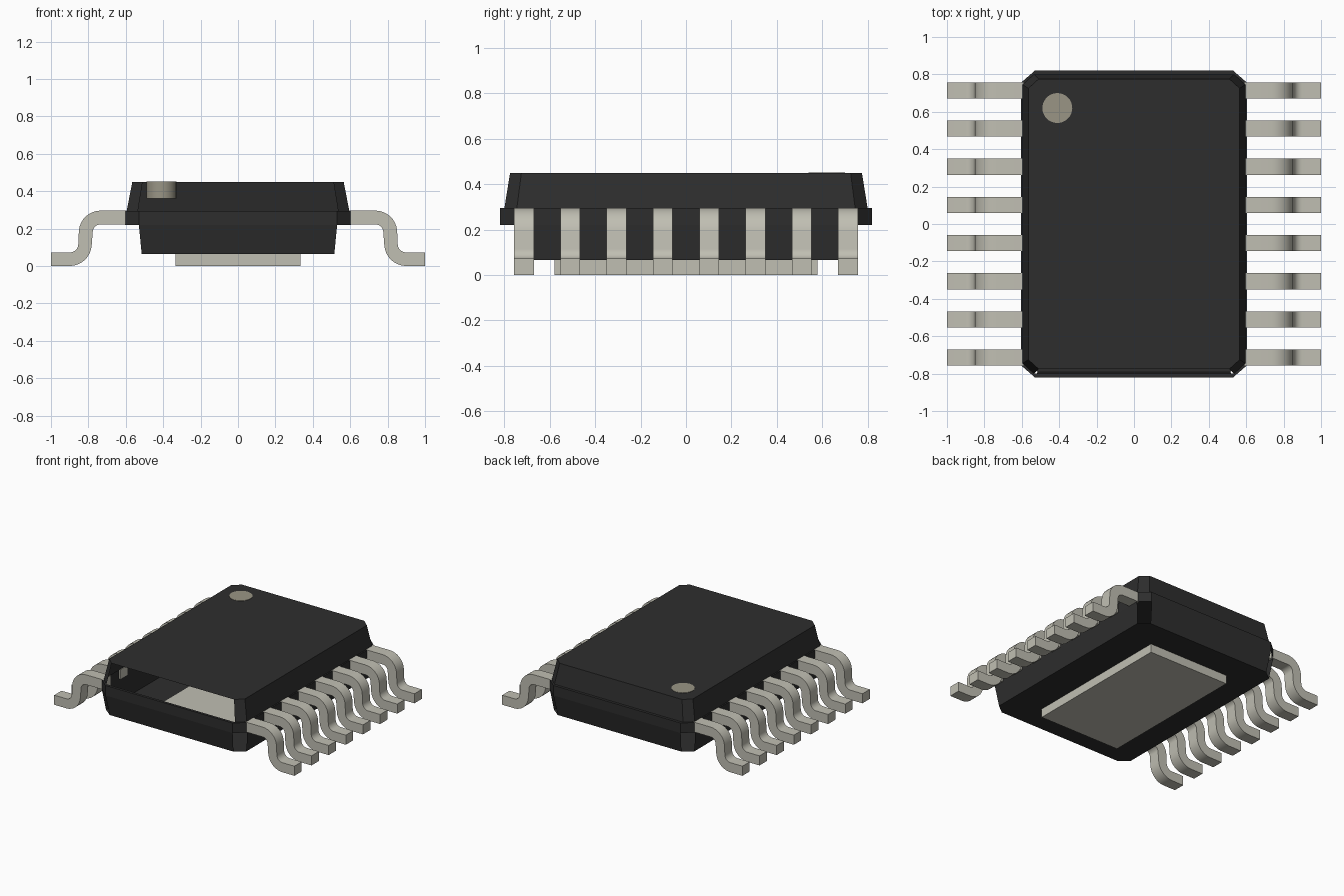
import bpy, bmesh
from math import radians, sin, cos

cube = bpy.data.objects.get("Cube")
if cube:
    bpy.data.objects.remove(cube, do_unlink=True)


def material(name, rgb, rough):
    m = bpy.data.materials.new(name)
    m.use_nodes = True
    m.diffuse_color = (*rgb, 1)
    bsdf = m.node_tree.nodes["Principled BSDF"]
    bsdf.inputs["Base Color"].default_value = (*rgb, 1)
    bsdf.inputs["Roughness"].default_value = rough
    return m


BLACK = material("black plastic", (0.027, 0.027, 0.027), 0.6)
TIN = material("tin metal", (0.53, 0.52, 0.45), 0.5)
MARK = material("marker beige", (0.32, 0.30, 0.235), 0.6)


def finish(bm, name, mat, smooth=False):
    mesh = bpy.data.meshes.new(name)
    bm.to_mesh(mesh)
    bm.free()
    mesh.materials.append(mat)
    ob = bpy.data.objects.new(name, mesh)
    bpy.context.collection.objects.link(ob)
    if smooth:
        bpy.ops.object.select_all(action='DESELECT')
        ob.select_set(True)
        bpy.context.view_layer.objects.active = ob
        bpy.ops.object.shade_smooth_by_angle(angle=radians(30))
    return ob


# Package body: hollow shell lofted through chamfered rectangles
# (z, half width, half depth, flat half width, flat half depth)
SECTIONS = [
    (0.065, 0.585, 0.79, 0.515, 0.735),
    (0.22, 0.605, 0.82, 0.53, 0.755),
    (0.295, 0.605, 0.82, 0.53, 0.755),
    (0.295, 0.595, 0.80, 0.535, 0.745),
    (0.45, 0.565, 0.775, 0.51, 0.725),
]
bm = bmesh.new()
rings = []
for z, X, Y, fx, fy in SECTIONS:
    outline = [(X, -fy), (X, fy), (fx, Y), (-fx, Y),
               (-X, fy), (-X, -fy), (-fx, -Y), (fx, -Y)]
    rings.append([bm.verts.new((x, y, z)) for x, y in outline])
for level, (lo, hi) in enumerate(zip(rings, rings[1:])):
    for i in range(8):
        open_corner = level == 0 and i % 2 == 1    # open lower corners
        open_front = level == 3 and i == 6         # open upper front
        if not (open_corner or open_front):
            j = (i + 1) % 8
            bm.faces.new((lo[i], lo[j], hi[j], hi[i]))
bm.faces.new(rings[0][::-1])
bm.faces.new(rings[-1])
finish(bm, "package_body", BLACK)

# Pin one marker, a short peg set into the roof
bm = bmesh.new()
bmesh.ops.create_cone(bm, cap_ends=True, segments=32, radius1=0.08,
                      radius2=0.08, depth=0.092)
bmesh.ops.translate(bm, verts=bm.verts, vec=(-0.41, 0.62, 0.406))
finish(bm, "pin_one_marker", MARK, True)

# Thermal pad under the body
bm = bmesh.new()
bmesh.ops.create_cube(bm, size=1)
for v in bm.verts:
    v.co = (v.co.x * 0.67, v.co.y * 1.16, (v.co.z + 0.5) * 0.065)
finish(bm, "thermal_pad", TIN)


def arc(cx, cz, r, start, end, steps=8):
    angles = [radians(start + (end - start) * k / steps) for k in range(steps + 1)]
    return [(cx + r * cos(a), cz + r * sin(a)) for a in angles]


# Gull-wing lead profile: upper skin outwards, then lower skin back
PROFILE = ([(0.59, 0.296)]
           + arc(0.735, 0.18, 0.116, 90, 4)
           + arc(0.90, 0.118, 0.046, 184, 270)
           + [(1.0, 0.072), (1.0, 0.0)]
           + arc(0.90, 0.118, 0.118, 270, 184)
           + arc(0.735, 0.18, 0.042, 4, 90)
           + [(0.59, 0.222)])


def lead(name, side, y, width=0.087):
    bm = bmesh.new()
    face = bm.faces.new([bm.verts.new((side * x, y - width / 2, z))
                         for x, z in PROFILE])
    new = bmesh.ops.extrude_face_region(bm, geom=[face])["geom"]
    bmesh.ops.translate(bm, vec=(0, width, 0),
                        verts=[g for g in new if isinstance(g, bmesh.types.BMVert)])
    bmesh.ops.recalc_face_normals(bm, faces=bm.faces)
    finish(bm, name, TIN, True)


for side, label in ((1, "left"), (-1, "right")):
    for n in range(8):
        lead(f"{label}_lead_{n + 1}", side, (n - 3.5) * 0.204)
